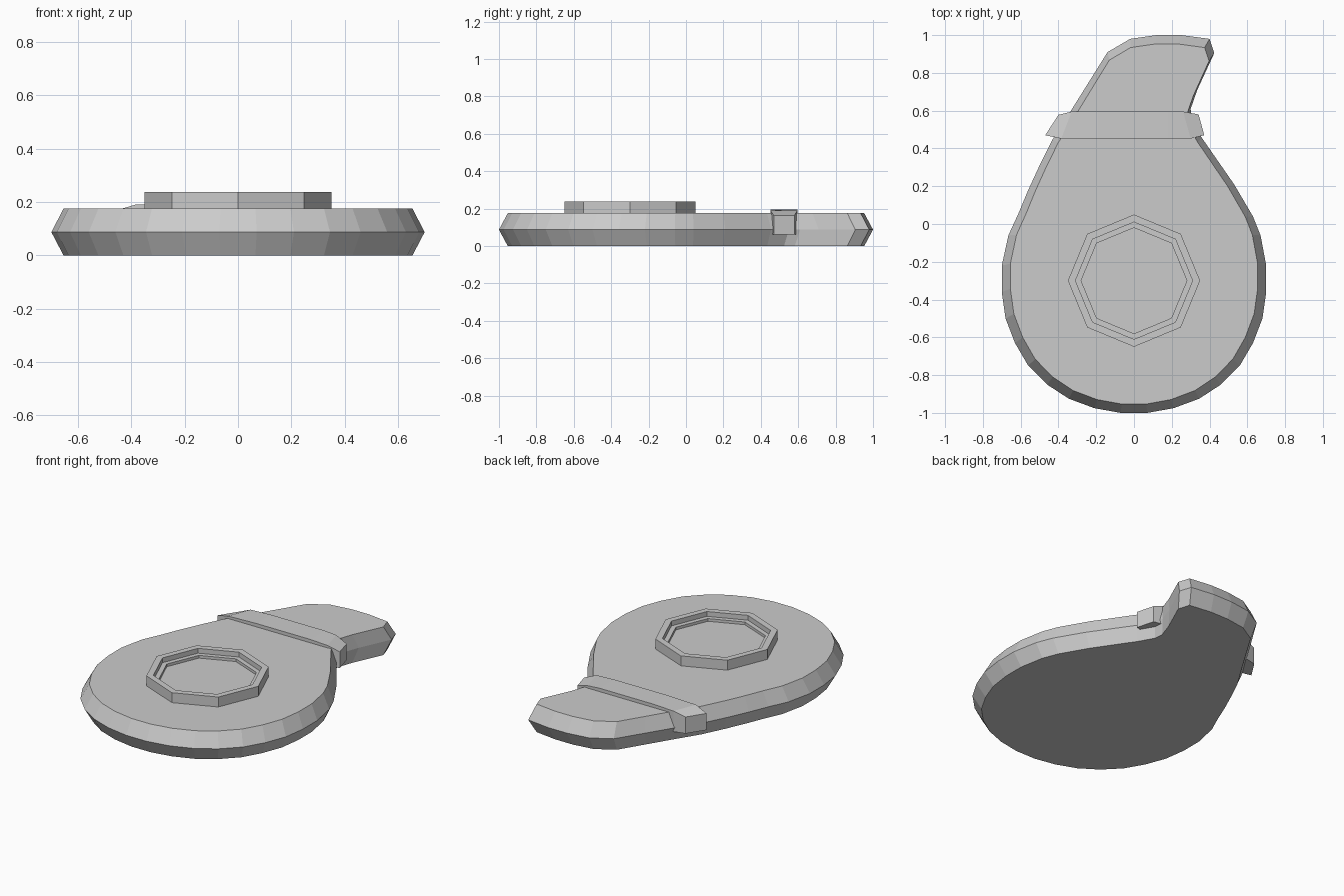
import bpy
from math import cos, sin, pi

if "Cube" in bpy.data.objects:
    bpy.data.objects.remove(bpy.data.objects["Cube"])


def loft(name, loops):
    """Skin a list of equal-length vertex loops and cap both ends."""
    n = len(loops[0])
    verts = [v for loop in loops for v in loop]
    faces = [[k * n + i, k * n + (i + 1) % n, (k + 1) * n + (i + 1) % n, (k + 1) * n + i]
             for k in range(len(loops) - 1) for i in range(n)]
    faces.append(list(range(n))[::-1])
    faces.append(list(range((len(loops) - 1) * n, len(loops) * n)))
    mesh = bpy.data.meshes.new(name)
    mesh.from_pydata(verts, [], faces)
    mesh.update()
    obj = bpy.data.objects.new(name, mesh)
    bpy.context.collection.objects.link(obj)
    return obj


# Drop-shaped body: mirrored round bottom, then the curled tip
bowl = [(.07, -1), (.21, -.975), (.345, -.925), (.46, -.85), (.56, -.75),
        (.63, -.63), (.68, -.5), (.70, -.36), (.70, -.22)]
tip = [(.67, -.06), (.63, .04), (.53, .21), (.36, .455), (.305, .55), (.30, .61),
       (.335, .71), (.425, .905), (.40, .98), (.25, 1), (.12, 1), (-.02, .98),
       (-.14, .91), (-.24, .75), (-.34, .59), (-.43, .45), (-.50, .31),
       (-.56, .18), (-.61, .06), (-.665, -.06)]
outline = bowl + tip + [(-x, y) for x, y in reversed(bowl)]


def level(z, sx=1, sy=1):
    return [(x * sx, y * sy, z) for x, y in outline]


loft("body", [level(0, .935, .953), level(.087), level(.175, .935, .953)])

# Octagonal rim with a stepped recess
steps = [(.35, .165), (.35, .237), (.31, .237), (.31, .207), (.28, .207), (.28, .19)]
loft("octagon_rim", [[(r * cos(i * pi / 4), -.3 + r * sin(i * pi / 4), z)
                      for i in range(8)] for r, z in steps])

# Band across the neck: front x, y, back x, y, top z
sections = [(-.47, .47, -.40, .578, .165), (-.385, .452, -.33, .595, .19),
            (-.19, .452, -.19, .595, .196), (.18, .452, .18, .595, .196),
            (.30, .452, .26, .595, .19), (.372, .47, .342, .58, .163)]
loft("neck_band", [[(xf, yf, .062), (xb, yb, .062), (xb, yb, zt), (xf, yf, zt)]
                   for xf, yf, xb, yb, zt in sections])
